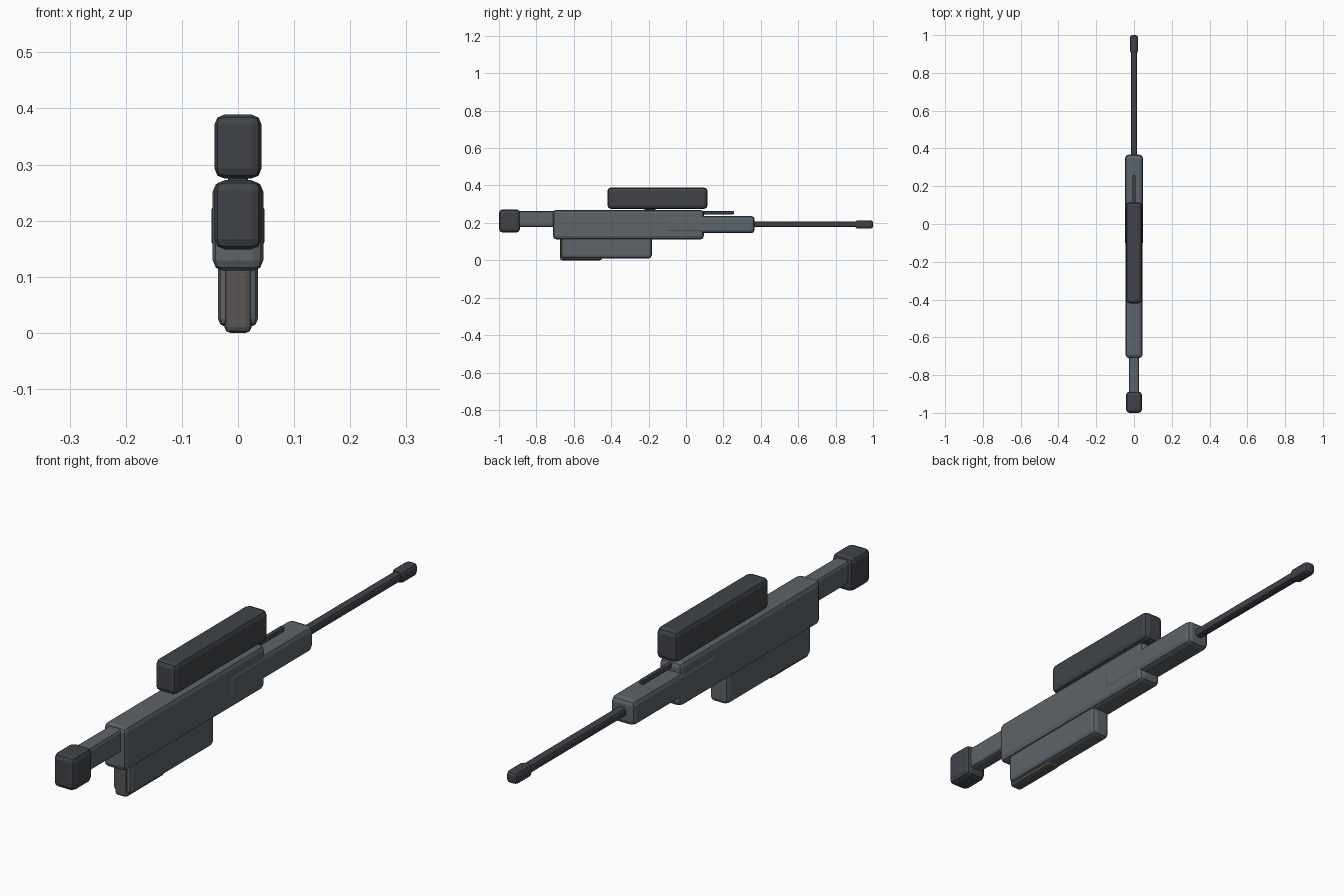
import bpy

if "Cube" in bpy.data.objects:
    bpy.data.objects.remove(bpy.data.objects["Cube"])


def material(name, rgb):
    m = bpy.data.materials.new(name)
    m.diffuse_color = (*rgb, 1)
    m.use_nodes = True
    m.node_tree.nodes["Principled BSDF"].inputs["Base Color"].default_value = m.diffuse_color
    return m


STEEL = material("steel", (0.11, 0.125, 0.14))
DARK = material("dark", (0.05, 0.055, 0.065))
BROWN = material("brown", (0.10, 0.09, 0.085))


def block(name, half_x, y, z, bevel, mat, segments=2):
    """Bevelled box centred on x = 0, spanning the y and z ranges."""
    size = (2 * half_x, y[1] - y[0], z[1] - z[0])
    bpy.ops.mesh.primitive_cube_add(size=1, location=(0, sum(y) / 2, sum(z) / 2))
    ob = bpy.context.object
    ob.name = name
    ob.scale = size
    bpy.ops.object.transform_apply(location=False, rotation=False, scale=True)
    mod = ob.modifiers.new("edge_bevel", 'BEVEL')
    mod.width = min(bevel, min(size) * 0.45)
    mod.segments = segments
    ob.data.materials.append(mat)
    return ob


# main body and the front housing, which stands slightly proud of it
block("receiver", 0.045, (-0.71, 0.095), (0.111, 0.270), 0.018, STEEL)
block("handguard", 0.0475, (-0.115, 0.367), (0.145, 0.237), 0.018, STEEL)

# rear stock
block("stock_tube", 0.027, (-0.90, -0.69), (0.178, 0.263), 0.012, STEEL)
block("butt_pad", 0.042, (-1.0, -0.888), (0.149, 0.272), 0.018, DARK)

# barrel and muzzle
block("barrel", 0.016, (0.35, 0.92), (0.177, 0.208), 0.009, DARK)
block("muzzle", 0.022, (0.905, 1.0), (0.169, 0.214), 0.013, DARK)

# sight with its mount, and the thin top rod
block("scope", 0.042, (-0.42, 0.115), (0.275, 0.389), 0.018, DARK)
block("scope_mount", 0.018, (-0.222, -0.162), (0.258, 0.285), 0.005, DARK)
block("top_rod", 0.008, (0.0, 0.256), (0.245, 0.263), 0.004, DARK)

# lower housing with the grip core just showing through
block("magazine", 0.036, (-0.668, -0.183), (0.010, 0.135), 0.016, STEEL)
block("grip", 0.024, (-0.673, -0.45), (0.0, 0.13), 0.010, BROWN)
